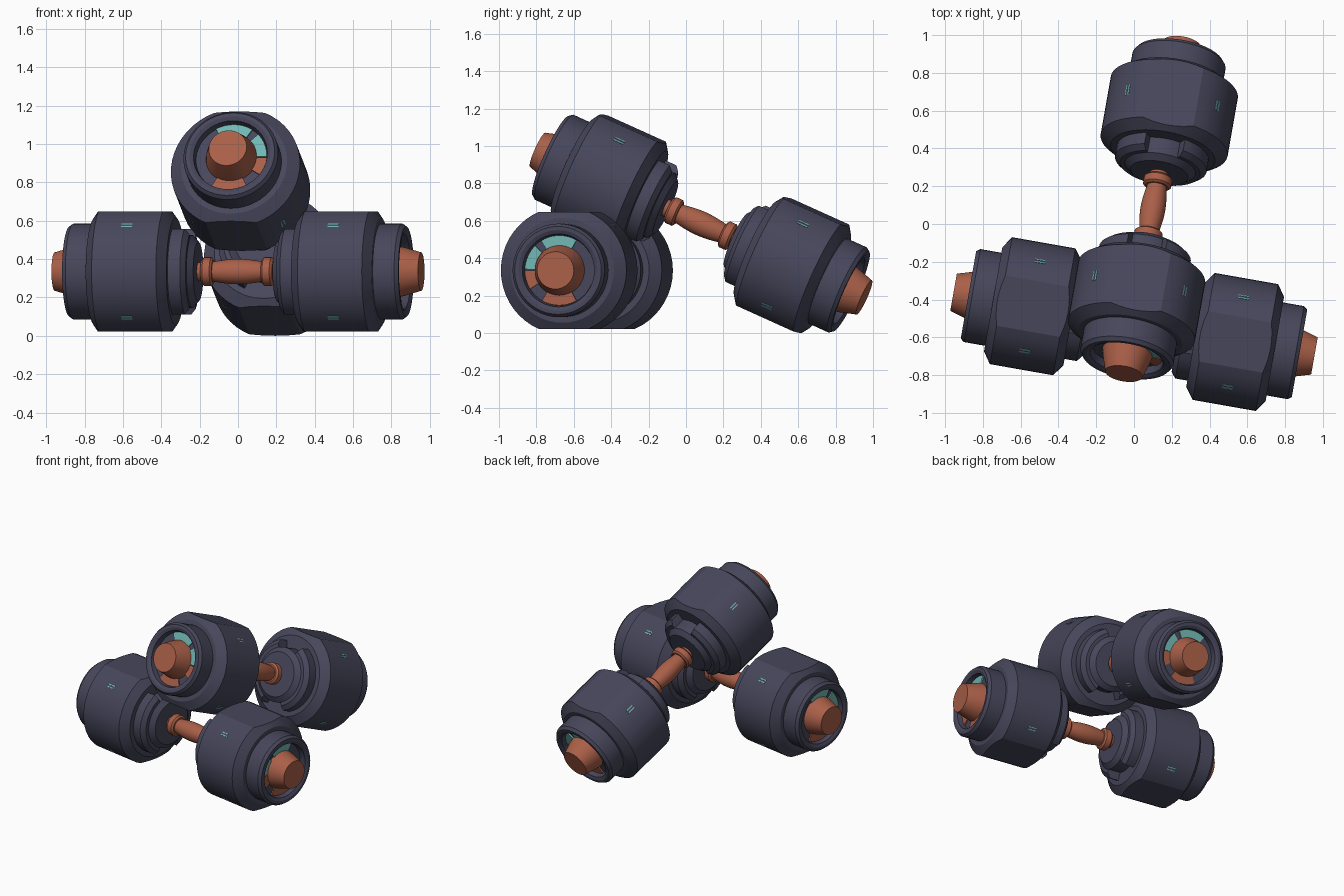
import bpy, bmesh
from math import radians, cos, sin, pi
from mathutils import Matrix, Vector

if "Cube" in bpy.data.objects:
    bpy.data.objects.remove(bpy.data.objects["Cube"])


def material(name, rgb):
    m = bpy.data.materials.new(name)
    m.diffuse_color = (*rgb, 1)
    m.use_nodes = True
    m.node_tree.nodes["Principled BSDF"].inputs["Base Color"].default_value = m.diffuse_color
    return m


DARK = material("dark slate", (0.062, 0.062, 0.105))
COPPER = material("copper", (0.40, 0.115, 0.065))
TEAL = material("teal", (0.165, 0.47, 0.45))


def add_revolve(bm, profile, t0=0, t1=360, seg=48):
    """Revolve (along, radius) points around x; partial turns take a closed profile."""
    full = t1 - t0 >= 360
    n = seg if full else max(2, int(seg * (t1 - t0) / 360))
    rows = []
    for i in range(n if full else n + 1):
        t = radians(t0 + (t1 - t0) * i / n)
        rows.append([bm.verts.new((a, r * cos(t), r * sin(t))) for a, r in profile])
    k = len(profile)
    for i in range(n):
        p, q = rows[i], rows[(i + 1) % len(rows)]
        for j in range(k - 1 if full else k):
            bm.faces.new((p[j], p[(j + 1) % k], q[(j + 1) % k], q[j]))
    if full:
        bmesh.ops.remove_doubles(bm, verts=bm.verts[:], dist=1e-5)
    else:
        bm.faces.new(rows[0])
        bm.faces.new(rows[-1])


def finish(bm, name, mat, matrix):
    bmesh.ops.recalc_face_normals(bm, faces=bm.faces[:])
    me = bpy.data.meshes.new(name)
    bm.to_mesh(me)
    bm.free()
    ob = bpy.data.objects.new(name, me)
    bpy.context.collection.objects.link(ob)
    me.materials.append(mat)
    ob.matrix_world = matrix
    bpy.ops.object.select_all(action='DESELECT')
    ob.select_set(True)
    bpy.context.view_layer.objects.active = ob
    bpy.ops.object.shade_smooth_by_angle(angle=radians(25))
    return ob


def part(name, mat, matrix, side, profile, sectors=((0, 360),), flat=None):
    bm = bmesh.new()
    for t0, t1 in sectors:
        add_revolve(bm, [(a * side, r) for a, r in profile], t0, t1)
    if flat:  # slice flats on top and bottom
        for s in (1, -1):
            cut = bmesh.ops.bisect_plane(
                bm, geom=bm.verts[:] + bm.edges[:] + bm.faces[:],
                plane_co=(0, 0, s * flat), plane_no=(0, 0, s), clear_outer=True)
            edges = [e for e in cut['geom_cut'] if isinstance(e, bmesh.types.BMEdge)]
            bmesh.ops.edgenet_fill(bm, edges=edges)
    return finish(bm, name, mat, matrix)


def ring(a0, a1, r0, r1):
    return [(a0, r0), (a1, r0), (a1, r1), (a0, r1)]


def dumbbell(tag, matrix):
    # handle bar, slightly swollen in the middle
    bar = [(-0.25, 0)] + [(x, 0.048 + 0.018 * cos(x / 0.15 * pi / 2))
           for x in [i * 0.025 for i in range(-6, 7)]] + [(0.25, 0)]
    bar[1:1] = [(-0.25, 0.048)]
    bar[-1:-1] = [(0.25, 0.048)]
    part(tag + "_handle", COPPER, matrix, 1, bar)
    for side, where in ((-1, "_left"), (1, "_right")):
        def p(name, mat, profile, **kw):
            part(tag + where + name, mat, matrix, side, profile, **kw)
        # ring at the end of the grip
        p("_grip_ring", COPPER, [(0.13, 0), (0.13, 0.062), (0.14, 0.075), (0.178, 0.075),
                                 (0.19, 0.062), (0.19, 0)])
        # inner hub and the two side lugs around it
        p("_hub", DARK, [(0.21, 0), (0.21, 0.155), (0.24, 0.19), (0.34, 0.19), (0.34, 0)])
        p("_lugs", DARK, [(0.24, 0.17), (0.24, 0.215), (0.265, 0.246), (0.335, 0.246),
                          (0.335, 0.17)], sectors=((-65, 65), (115, 245)))
        # weight head with flats
        p("_weight", DARK, [(0.33, 0), (0.33, 0.28), (0.375, 0.341), (0.715, 0.341),
                            (0.757, 0.28), (0.757, 0)], flat=0.313)
        # outer collar with recess
        p("_collar", DARK, [(0.74, 0), (0.74, 0.25), (0.87, 0.25), (0.89, 0.235), (0.89, 0.215),
                            (0.88, 0.195), (0.84, 0.188), (0.84, 0)])
        # coloured dial segments in the recess
        p("_dial_teal", TEAL, ring(0.84, 0.849, 0.13, 0.187), sectors=((60, 122), (135, 178)))
        p("_dial_copper", COPPER, ring(0.84, 0.849, 0.13, 0.187),
          sectors=((180, 212), (240, 300)))
        # tapered end cap
        p("_end_cap", COPPER, [(0.83, 0), (0.83, 0.137), (0.88, 0.127), (0.97, 0.1), (0.97, 0)])
        # small index marks on the weight
        marks = [(c + d - 0.6, c + d + 0.6) for c in (45, 135, 225, 315) for d in (-1.5, 1.5)]
        p("_marks", TEAL, ring(0.517, 0.575, 0.338, 0.343), sectors=marks)


# one lying flat, one leaning across it
dumbbell("flat_dumbbell", Matrix.Translation((0, -0.53, 0.335)) @ Matrix.Rotation(radians(-10), 4, 'Z'))
dumbbell("leaning_dumbbell", Matrix.Translation((0.1, 0.08, 0.585))
         @ Matrix.Rotation(radians(80), 4, 'Z') @ Matrix.Rotation(radians(24), 4, 'Y'))
